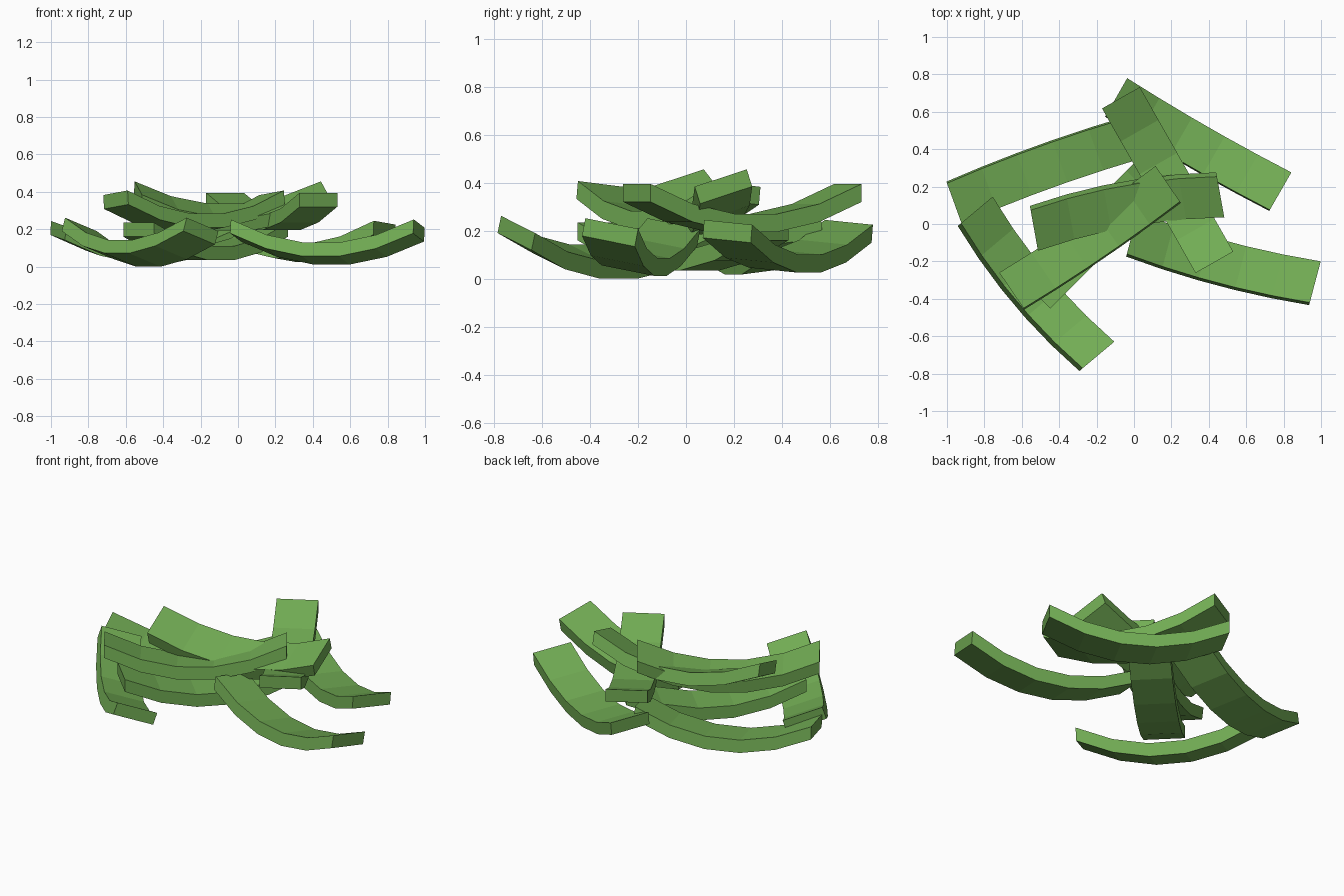
import bpy
import bmesh
from math import atan2, radians
from mathutils import Matrix, Vector

if "Cube" in bpy.data.objects:
    bpy.data.objects.remove(bpy.data.objects["Cube"])

WIDTH, THICK, SAG, LENGTH, SEGS = 0.232, 0.075, 0.125, 1.012, 5

green = bpy.data.materials.new("strip_green")
green.diffuse_color = (0.17, 0.42, 0.09, 1)
green.use_nodes = True
green.node_tree.nodes["Principled BSDF"].inputs["Base Color"].default_value = green.diffuse_color


# One sagging rectangular strip between two end centres, rolled about its length
def strip(name, start, end, top, roll):
    bm = bmesh.new()
    rings = []
    for i in range(SEGS + 1):
        u = 2 * i / SEGS - 1
        x = u * LENGTH / 2
        z = SAG * (u * u - 1) / 0.96      # ends at 0, flat middle at -SAG
        rings.append([bm.verts.new((x, y, z + dz)) for y, dz in (
            (-WIDTH / 2, 0), (WIDTH / 2, 0),
            (WIDTH / 2, -THICK), (-WIDTH / 2, -THICK))])
    for a, b in zip(rings, rings[1:]):
        for k in range(4):
            n = (k + 1) % 4
            bm.faces.new((a[k], a[n], b[n], b[k]))
    bm.faces.new(rings[0])
    bm.faces.new(rings[-1][::-1])
    bmesh.ops.recalc_face_normals(bm, faces=bm.faces[:])
    s, e = Vector(start), Vector(end)
    d, mid = e - s, (s + e) / 2
    bm.transform(Matrix.Translation((mid.x, mid.y, top))
                 @ Matrix.Rotation(atan2(d.y, d.x), 4, 'Z')
                 @ Matrix.Rotation(radians(roll), 4, 'X'))
    mesh = bpy.data.meshes.new(name)
    bm.to_mesh(mesh)
    bm.free()
    mesh.materials.append(green)
    obj = bpy.data.objects.new(name, mesh)
    bpy.context.collection.objects.link(obj)
    return obj


# Bottom layer of the pile
strip("lower_strip_back_left", (-0.96, 0.11), (-0.01, 0.455), 0.23, 7)
strip("lower_strip_back_right", (-0.095, 0.68), (0.785, 0.175), 0.235, -5)
strip("lower_strip_front_right", (-0.01, -0.05), (0.97, -0.31), 0.23, -11)
strip("lower_strip_front_left", (-0.84, 0.075), (-0.19, -0.70), 0.226, -18)
strip("lower_strip_middle", (-0.53, -0.37), (0.185, 0.345), 0.235, 0)

# Top layer of the pile
strip("upper_strip_right", (-0.07, 0.675), (0.43, -0.205), 0.395, 0)
strip("upper_strip_middle", (-0.535, -0.035), (0.465, 0.145), 0.42, 18)
strip("upper_strip_left", (-0.655, -0.355), (0.18, 0.215), 0.395, -6)
